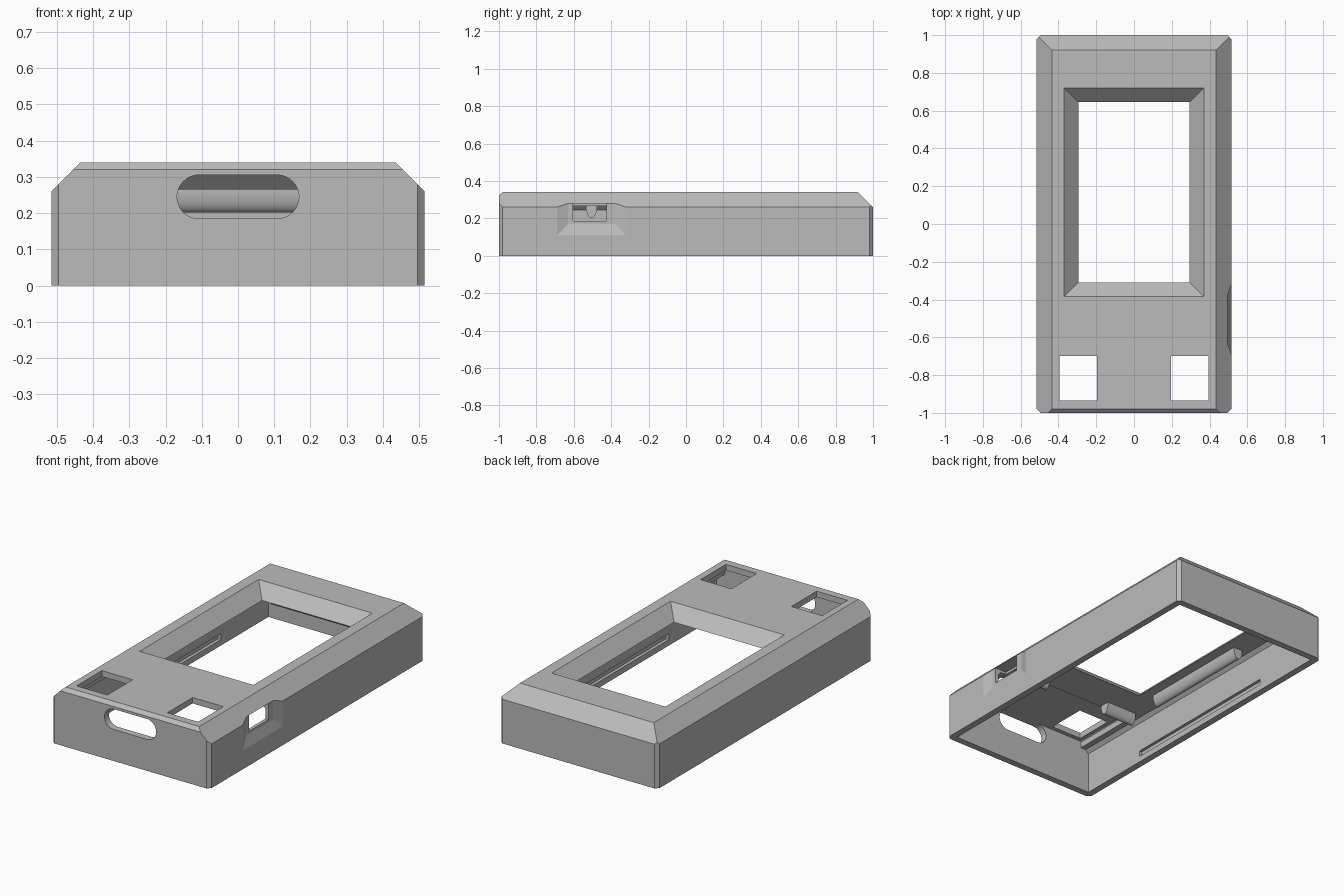
import bpy, bmesh
from math import radians
from mathutils import Vector, Matrix

if "Cube" in bpy.data.objects:
    bpy.data.objects.remove(bpy.data.objects["Cube"], do_unlink=True)

grey = bpy.data.materials.new("plain_grey")
grey.use_nodes = True
colour = (0.5, 0.5, 0.5, 1)
grey.diffuse_color = colour
grey.node_tree.nodes["Principled BSDF"].inputs["Base Color"].default_value = colour


def finish(name, bm):
    bmesh.ops.recalc_face_normals(bm, faces=bm.faces)
    mesh = bpy.data.meshes.new(name)
    bm.to_mesh(mesh)
    bm.free()
    mesh.materials.append(grey)
    obj = bpy.data.objects.new(name, mesh)
    bpy.context.collection.objects.link(obj)
    return obj


def block(name, low, high, planes=()):
    """Box between two corners, trimmed by planes given as (normal, offset)."""
    low, high = Vector(low), Vector(high)
    bm = bmesh.new()
    bmesh.ops.create_cube(bm, size=1)
    for v in bm.verts:
        v.co = (low + high) / 2 + v.co * (high - low)
    for normal, offset in planes:
        n = Vector(normal)
        cut = bmesh.ops.bisect_plane(bm, geom=bm.verts[:] + bm.edges[:] + bm.faces[:],
                                     plane_co=n * offset / n.length_squared,
                                     plane_no=n, clear_outer=True)
        edges = [e for e in cut["geom_cut"] if isinstance(e, bmesh.types.BMEdge)]
        bmesh.ops.holes_fill(bm, edges=edges)
    return finish(name, bm)


def rod(name, centre, radius, length, axis, squash=1.0):
    """Round rod along x or y, stretched in height."""
    bm = bmesh.new()
    bmesh.ops.create_cone(bm, cap_ends=True, segments=48, radius1=radius,
                          radius2=radius, depth=length)
    turn = Matrix.Rotation(radians(90), 4, "Y" if axis == "X" else "X")
    bm.transform(Matrix.Translation(centre) @ Matrix.Diagonal((1, 1, squash, 1)) @ turn)
    return finish(name, bm)


def combine(target, tool, operation="DIFFERENCE"):
    mod = target.modifiers.new("combine", "BOOLEAN")
    mod.operation, mod.object, mod.solver = operation, tool, "EXACT"
    mesh = bpy.data.meshes.new_from_object(
        target.evaluated_get(bpy.context.evaluated_depsgraph_get()))
    target.modifiers.clear()
    target.data = mesh
    bpy.data.objects.remove(tool, do_unlink=True)


# Outer shell with chamfered top and upright corners
corners = [((sx, sy, 0), 1.495) for sx in (-1, 1) for sy in (-1, 1)]
shell = block("case_shell", (-.515, -1, 0), (.515, 1, .34),
              [((1, 0, 1), .775), ((-1, 0, 1), .775),
               ((0, 1, 1), 1.26), ((0, -1, 1), 1.32)] + corners)

# Hollow inside, with a taller pocket at the front
combine(shell, block("cavity", (-.475, -.96, -.1), (.475, .96, .265),
                     [((1, 0, 1), .72), ((-1, 0, 1), .72), ((0, 1, 1), 1.205)]))
combine(shell, block("front_pocket", (-.42, -.96, .1), (.42, -.4, .305),
                     [((0, 1, 1), -.275), ((1, 0, 1), .72), ((-1, 0, 1), .72)]))

# Screen window with sloped sides
combine(shell, block("window", (-.4, -.42, .2), (.4, .75, .4),
                     [((1, 0, -1), .03), ((-1, 0, -1), .03),
                      ((0, 1, -1), .38), ((0, -1, -1), .045)]))
combine(shell, block("window_throat", (-.295, -.31, .2), (.295, .645, .27)))

# Two square button holes and the long snap grooves
for s in (-1, 1):
    x = s * .295
    combine(shell, block("button_hole", (x - .1, -.935, .2), (x + .1, -.7, .4)))
    x = s * .475
    combine(shell, block("snap_groove", (x - .018, -.52, .035), (x + .018, .52, .07)))

# Rounded slot through the front wall
combine(shell, block("slot_middle", (-.108, -1.1, .185), (.108, -.9, .305)))
for s in (-1, 1):
    combine(shell, rod("slot_end", (s * .108, -1, .245), .06, .2, "Y"))

# Shallow finger scoop and side port
combine(shell, block("scoop", (.495, -.8, .08), (.6, -.2, .5),
                     [((-3, 1, 0), -1.865), ((-3, -1, 0), -.855), ((-3, 0, -1), -1.655)]))
combine(shell, block("side_port", (.42, -.605, .185), (.56, -.425, .28)))

# Half round ribs under the top
rods = [("back_rib", (0, .75, .262), .03, .6, "X")]
for side, s in (("left", 1), ("right", -1)):
    rods.append((side + "_long_rib", (s * .385, .09, .262), .03, .7, "Y"))
    rods.append((side + "_front_rib", (s * .31, -.505, .262), .03, .2, "X"))
for name, centre, radius, length, axis in rods:
    rib = rod(name, centre, radius, length, axis, 2.0)
    combine(rib, block("rib_trim", (-1, -1.5, .27), (1, 1.5, .5)))
    bpy.context.view_layer.objects.active = rib
    bpy.ops.object.select_all(action="DESELECT")
    rib.select_set(True)
    bpy.ops.object.shade_smooth_by_angle(angle=radians(30))
